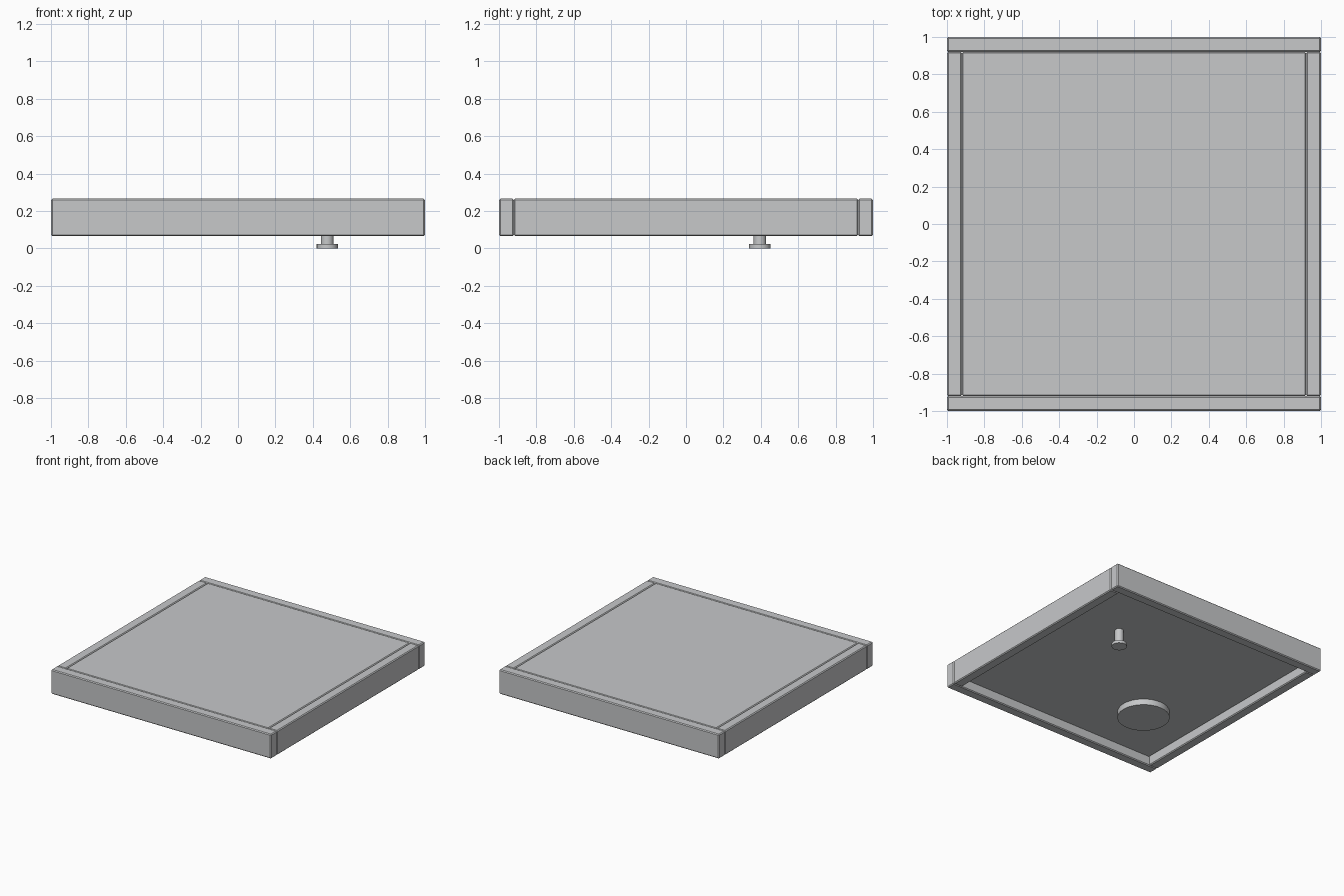
import bpy
import bmesh
from mathutils import Matrix

cube = bpy.data.objects.get("Cube")
if cube:
    bpy.data.objects.remove(cube, do_unlink=True)

# One plain grey for every part
grey = bpy.data.materials.new("light grey")
grey.use_nodes = True
colour = (0.57, 0.58, 0.59, 1)
grey.diffuse_color = colour
grey.node_tree.nodes["Principled BSDF"].inputs["Base Color"].default_value = colour

TOP, BOTTOM = 0.265, 0.065    # frame height range
PANEL_BOTTOM = 0.137          # recessed underside of the panel
INNER = 0.92                  # inner edge of the frame


def finish(name, bm):
    mesh = bpy.data.meshes.new(name)
    bm.to_mesh(mesh)
    bm.free()
    mesh.materials.append(grey)
    obj = bpy.data.objects.new(name, mesh)
    bpy.context.collection.objects.link(obj)
    return obj


def box(name, low, high, bevel=0.007):
    bm = bmesh.new()
    size = [b - a for a, b in zip(low, high)]
    centre = [(a + b) / 2 for a, b in zip(low, high)]
    bmesh.ops.create_cube(bm, size=1, matrix=Matrix.Translation(centre) @ Matrix.Diagonal((*size, 1)))
    obj = finish(name, bm)
    mod = obj.modifiers.new("soft edges", "BEVEL")
    mod.width = bevel
    mod.segments = 1
    return obj


def cylinder(name, x, y, low, high, radius, sides):
    bm = bmesh.new()
    bmesh.ops.create_cone(bm, cap_ends=True, segments=sides, radius1=radius, radius2=radius,
                          depth=high - low, matrix=Matrix.Translation((x, y, (low + high) / 2)))
    obj = finish(name, bm)
    bpy.ops.object.select_all(action="DESELECT")
    obj.select_set(True)
    bpy.context.view_layer.objects.active = obj
    bpy.ops.object.shade_smooth_by_angle()
    return obj


# Panel, flush with the top of the frame
box("panel", (-INNER, -INNER, PANEL_BOTTOM), (INNER, INNER, TOP))

# Full-width front and back rails, with side rails fitted between them
box("front_rail", (-1, -1, BOTTOM), (1, -INNER, TOP))
box("back_rail", (-1, INNER, BOTTOM), (1, 1, TOP))
box("right_rail", (-1, -INNER, BOTTOM), (-INNER, INNER, TOP))
box("left_rail", (INNER, -INNER, BOTTOM), (1, INNER, TOP))

# Stud with a flat foot under the panel
cylinder("stud_stem", 0.477, 0.395, 0.02, PANEL_BOTTOM + 0.01, 0.034, 16)
cylinder("stud_foot", 0.477, 0.395, 0, 0.024, 0.058, 16)

# Low round disc under the panel
cylinder("round_disc", -0.45, -0.425, 0.088, PANEL_BOTTOM + 0.01, 0.197, 32)
